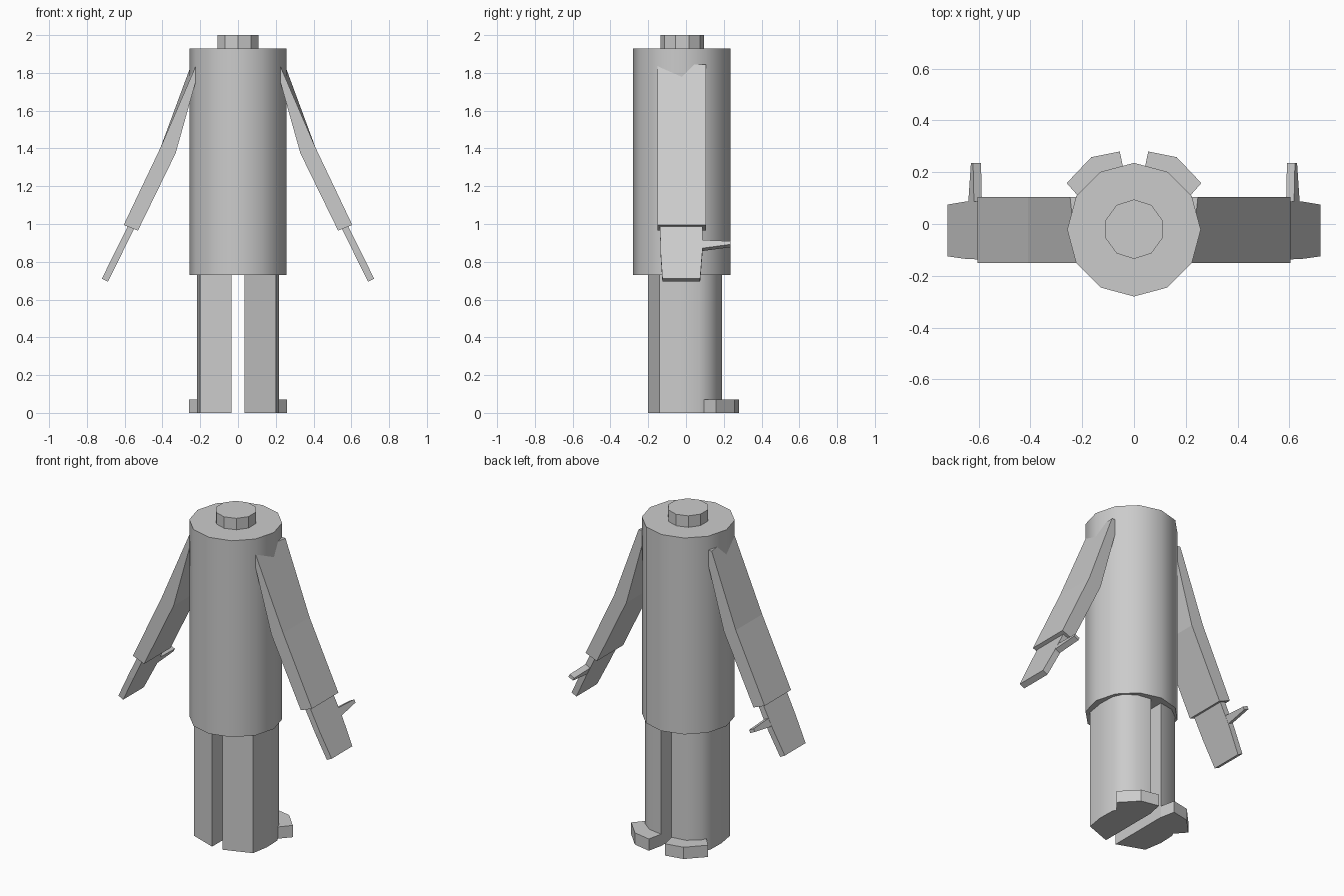
import bpy, bmesh, math
from mathutils import Vector

if "Cube" in bpy.data.objects:
    bpy.data.objects.remove(bpy.data.objects["Cube"])


def finish(name, bm, smooth=False, mirror=False):
    bmesh.ops.recalc_face_normals(bm, faces=bm.faces)
    me = bpy.data.meshes.new(name)
    bm.to_mesh(me)
    bm.free()
    ob = bpy.data.objects.new(name, me)
    bpy.context.collection.objects.link(ob)
    if mirror:
        ob.modifiers.new("Mirror", 'MIRROR').use_clip = False
    if smooth:
        bpy.ops.object.select_all(action='DESELECT')
        bpy.context.view_layer.objects.active = ob
        ob.select_set(True)
        bpy.ops.object.shade_smooth_by_angle(angle=math.radians(35))
    return ob


def loft(name, ring_a, ring_b, **kw):
    """Closed solid between two matching rings of points."""
    bm = bmesh.new()
    a = [bm.verts.new(p) for p in ring_a]
    b = [bm.verts.new(p) for p in ring_b]
    n = len(a)
    bm.faces.new(a)
    bm.faces.new(b)
    for i in range(n):
        j = (i + 1) % n
        bm.faces.new((a[i], a[j], b[j], b[i]))
    return finish(name, bm, **kw)


def prism(name, pts, z0, z1, **kw):
    return loft(name, [(x, y, z0) for x, y in pts], [(x, y, z1) for x, y in pts], **kw)


def ngon(n, r, cy):
    return [(r * math.sin(2 * math.pi * i / n), cy + r * math.cos(2 * math.pi * i / n))
            for i in range(n)]


# Torso and neck
prism("torso", ngon(12, 0.258, -0.022), 0.73, 1.93, smooth=True)
prism("neck", ngon(10, 0.115, -0.02), 1.92, 2.0)

# Legs: half-round columns with a flat inner side
leg = [(0.035, -0.2), (0.2, -0.14), (0.218, -0.03), (0.215, 0.07), (0.19, 0.125),
       (0.125, 0.175), (0.035, 0.19)]
prism("leg", leg, 0, 0.735, smooth=True, mirror=True)

# Feet: curved toe blocks wrapped around the leg
foot = [(0.035, 0.185), (0.055, 0.28), (0.165, 0.258), (0.26, 0.158),
        (0.2, 0.09), (0.12, 0.16)]
prism("foot", foot, 0, 0.072, mirror=True)

# Arms: flat slabs bent at the elbow, slightly twisted at the shoulder
low = [(0.41, 1.405), (0.605, 0.995), (0.53, 0.965), (0.33, 1.375), (0.222, 1.76), (0.2, 1.845)]
front = [(0.22, 1.845)] + low
back = [(0.247, 1.845)] + low
loft("arm", [(x, -0.15, z) for x, z in front], [(x, 0.105, z) for x, z in back], mirror=True)

# Hands: thin tapering plates and a thumb in the same sloping plane
origin = Vector((0.565, 0, 0.985))
along = Vector((0.14, 0, -0.283)).normalized()
thick = Vector((-along.z, 0, along.x)) * 0.018


def plate(name, pts, t=1.0):
    """pts are (distance down the hand, y)."""
    mid = [origin + along * d + Vector((0, y, 0)) for d, y in pts]
    loft(name, [p + thick * t for p in mid], [p - thick * t for p in mid], mirror=True)


plate("hand", [(-0.03, -0.138), (0.15, -0.135), (0.315, -0.125),
               (0.315, 0.075), (0.15, 0.087), (-0.03, 0.087)])
plate("thumb", [(0.085, 0.07), (0.093, 0.235), (0.112, 0.235), (0.137, 0.07)], 0.95)
